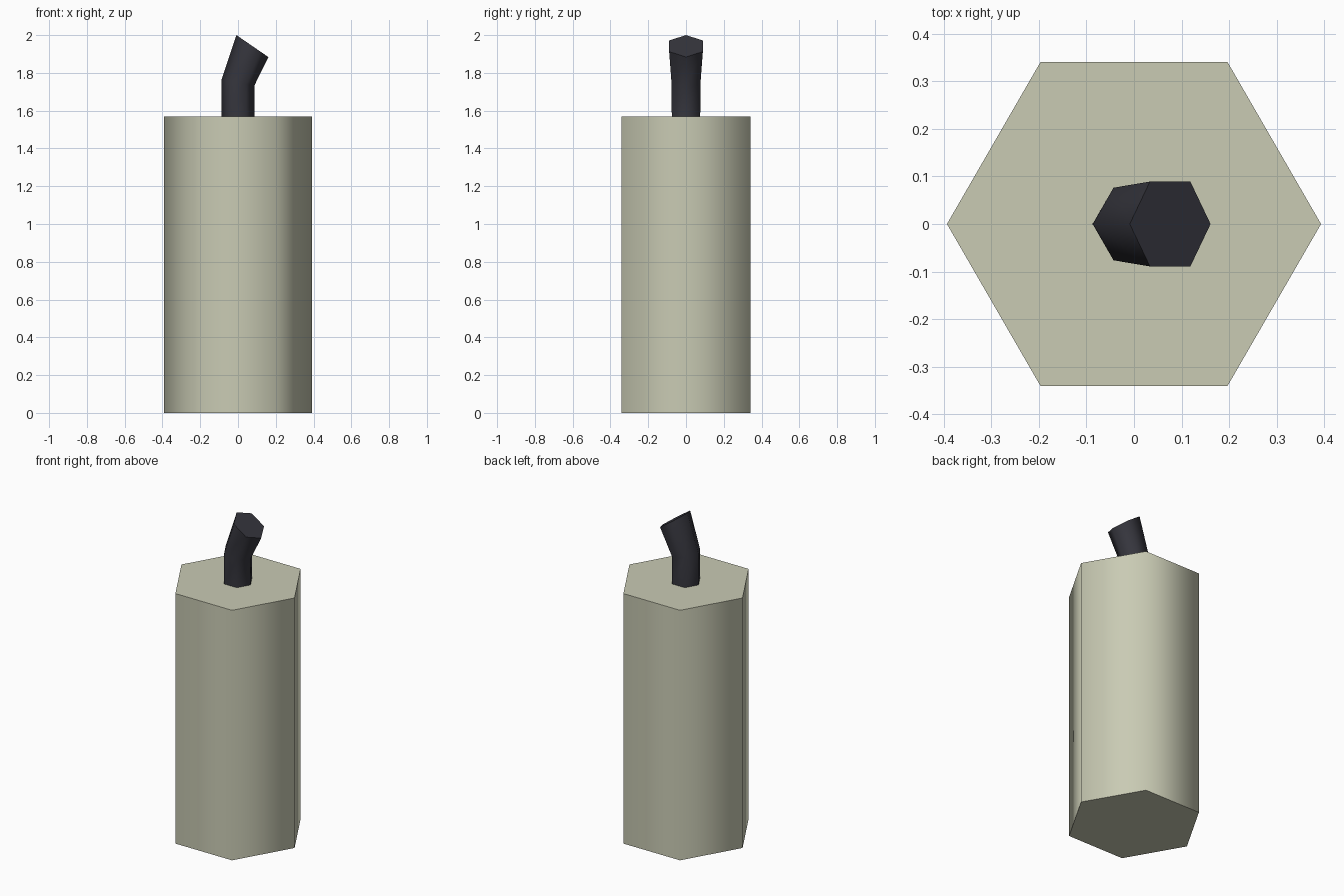
import bpy, bmesh, math
from mathutils import Vector

if "Cube" in bpy.data.objects:
    bpy.data.objects.remove(bpy.data.objects["Cube"])


def material(name, rgb):
    m = bpy.data.materials.new(name)
    m.diffuse_color = (*rgb, 1)
    m.use_nodes = True
    m.node_tree.nodes["Principled BSDF"].inputs["Base Color"].default_value = m.diffuse_color
    return m


def hex_ring(x, z, radius, tilt=0):
    # Hexagon with points on +-x, tilted about y
    c, s = math.cos(tilt), math.sin(tilt)
    pts = []
    for i in range(6):
        a = math.tau * i / 6
        u, v = radius * math.cos(a), radius * math.sin(a)
        pts.append(Vector((x + u * c, v, z - u * s)))
    return pts


def loft(name, rings, mat):
    # Skin a stack of rings and cap both ends
    bm = bmesh.new()
    vr = [[bm.verts.new(p) for p in r] for r in rings]
    for lo, hi in zip(vr, vr[1:]):
        for i in range(6):
            j = (i + 1) % 6
            bm.faces.new((lo[i], lo[j], hi[j], hi[i]))
    bm.faces.new(vr[0][::-1])
    bm.faces.new(vr[-1])
    me = bpy.data.meshes.new(name)
    bm.to_mesh(me)
    bm.free()
    me.materials.append(mat)
    ob = bpy.data.objects.new(name, me)
    bpy.context.collection.objects.link(ob)
    # Smooth around the sides, crisp at the caps
    bpy.ops.object.select_all(action='DESELECT')
    ob.select_set(True)
    bpy.context.view_layer.objects.active = ob
    bpy.ops.object.shade_smooth_by_angle(angle=math.radians(70))
    return ob


wax = material("pale wax", (0.585, 0.595, 0.455))
char = material("charred wick", (0.037, 0.037, 0.048))

# Candle body
loft("candle_body", [hex_ring(0, 0, 0.393), hex_ring(0, 1.57, 0.393)], wax)

# Bent wick, flaring to a slanted tip
loft("wick", [hex_ring(0, 1.57, 0.087),
              hex_ring(0, 1.75, 0.088, math.radians(12)),
              hex_ring(0.076, 1.942, 0.103, math.radians(34.5))], char)
